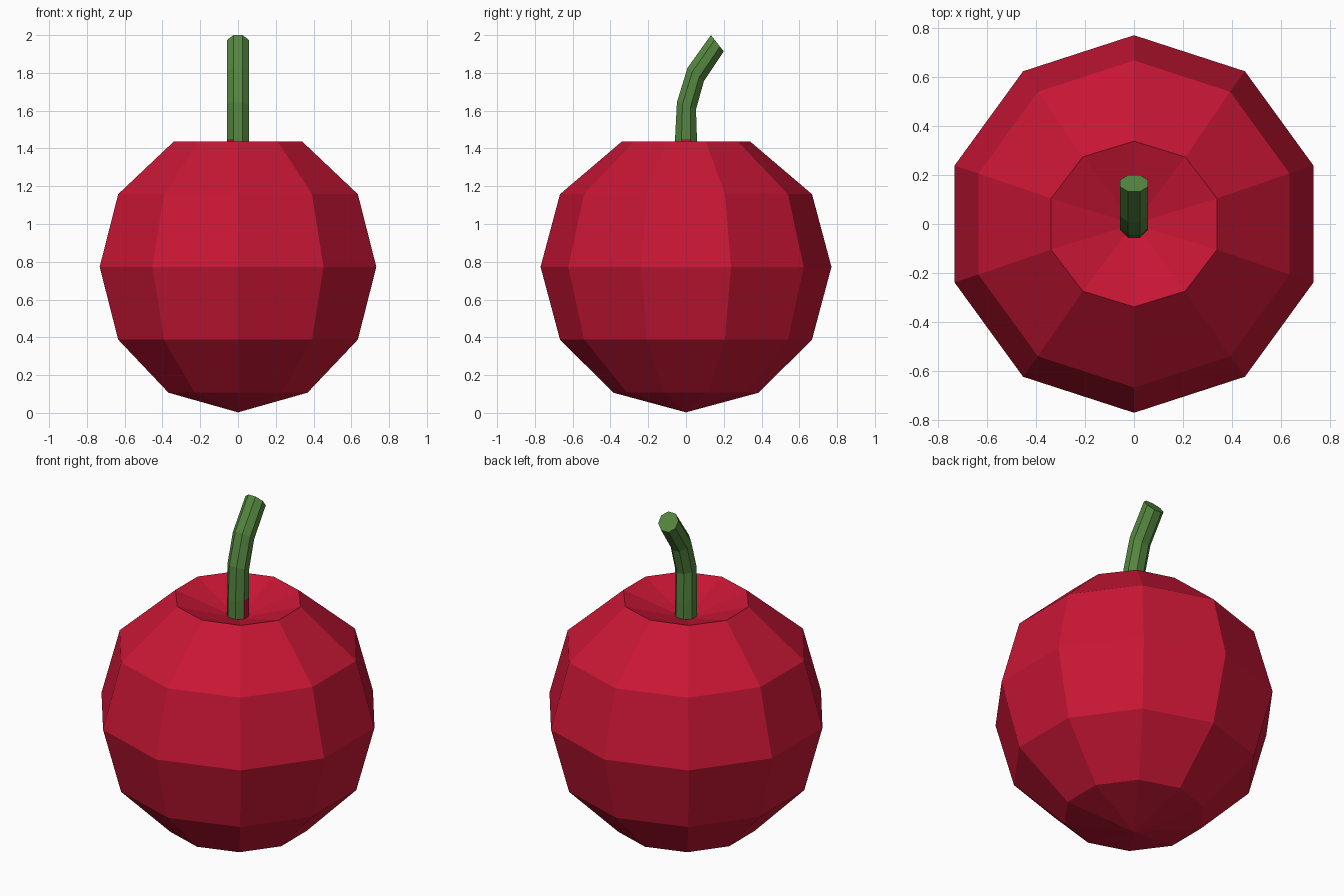
import bpy
from math import cos, sin, pi
from mathutils import Vector

if "Cube" in bpy.data.objects:
    bpy.data.objects.remove(bpy.data.objects["Cube"])


def material(name, color):
    m = bpy.data.materials.new(name)
    m.diffuse_color = color
    m.use_nodes = True
    m.node_tree.nodes["Principled BSDF"].inputs["Base Color"].default_value = m.diffuse_color
    return m


red = material("fruit_red", (0.58, 0.008, 0.035, 1))
green = material("stem_green", (0.09, 0.24, 0.05, 1))


def make(name, verts, faces, mats):
    me = bpy.data.meshes.new(name)
    me.from_pydata(verts, [], faces)
    me.update()
    ob = bpy.data.objects.new(name, me)
    bpy.context.collection.objects.link(ob)
    for m in mats:
        me.materials.append(m)
    return ob


def bridge(rings, n):
    return [(i * n + j, i * n + (j + 1) % n, (i + 1) * n + (j + 1) % n, (i + 1) * n + j)
            for i in range(rings - 1) for j in range(n)]


# Fruit body: ten-sided sphere with a sunken top (x radius, y radius, z)
N = 10
profile = [(0.387, 0.385, 0.107), (0.667, 0.667, 0.388), (0.77, 0.77, 0.773),
           (0.667, 0.667, 1.158), (0.356, 0.338, 1.438)]
verts = [(rx * cos(pi / 2 + 2 * pi * j / N), ry * sin(pi / 2 + 2 * pi * j / N), z)
         for rx, ry, z in profile for j in range(N)]
faces = bridge(len(profile), N)
bottom, dip = len(verts), len(verts) + 1
verts += [(0, 0, 0.003), (0, 0, 1.32)]
top = (len(profile) - 1) * N
for j in range(N):
    k = (j + 1) % N
    faces += [(bottom, k, j), (dip, top + j, top + k)]
make("fruit_body", verts, faces, [red])

# Stem: octagonal tube, each ring given by its front and back (y, z) points
S = 8
path = [((-0.058, 1.32), (0.058, 1.32)), ((-0.058, 1.45), (0.058, 1.45)),
        ((-0.048, 1.645), (0.053, 1.607)), ((0.008, 1.827), (0.095, 1.757)),
        ((0.132, 2.0), (0.2, 1.914))]
verts = []
for (y0, z0), (y1, z1) in path:
    centre = Vector((0, (y0 + y1) / 2, (z0 + z1) / 2))
    half = Vector((0, (y1 - y0) / 2, (z1 - z0) / 2))
    for j in range(S):
        a = 2 * pi * (j - 0.5) / S
        k = 1 / cos(pi / S)
        verts.append(centre + Vector((0.057 * k * cos(a), 0, 0)) + half * k * sin(a))
faces = bridge(len(path), S)
last = (len(path) - 1) * S
faces += [tuple(reversed(range(S))), tuple(range(last, last + S))]
stem = make("stem", verts, faces, [green, red])

# Red patches at the foot of the stem
for f in (0, 5):
    stem.data.polygons[f].material_index = 1
